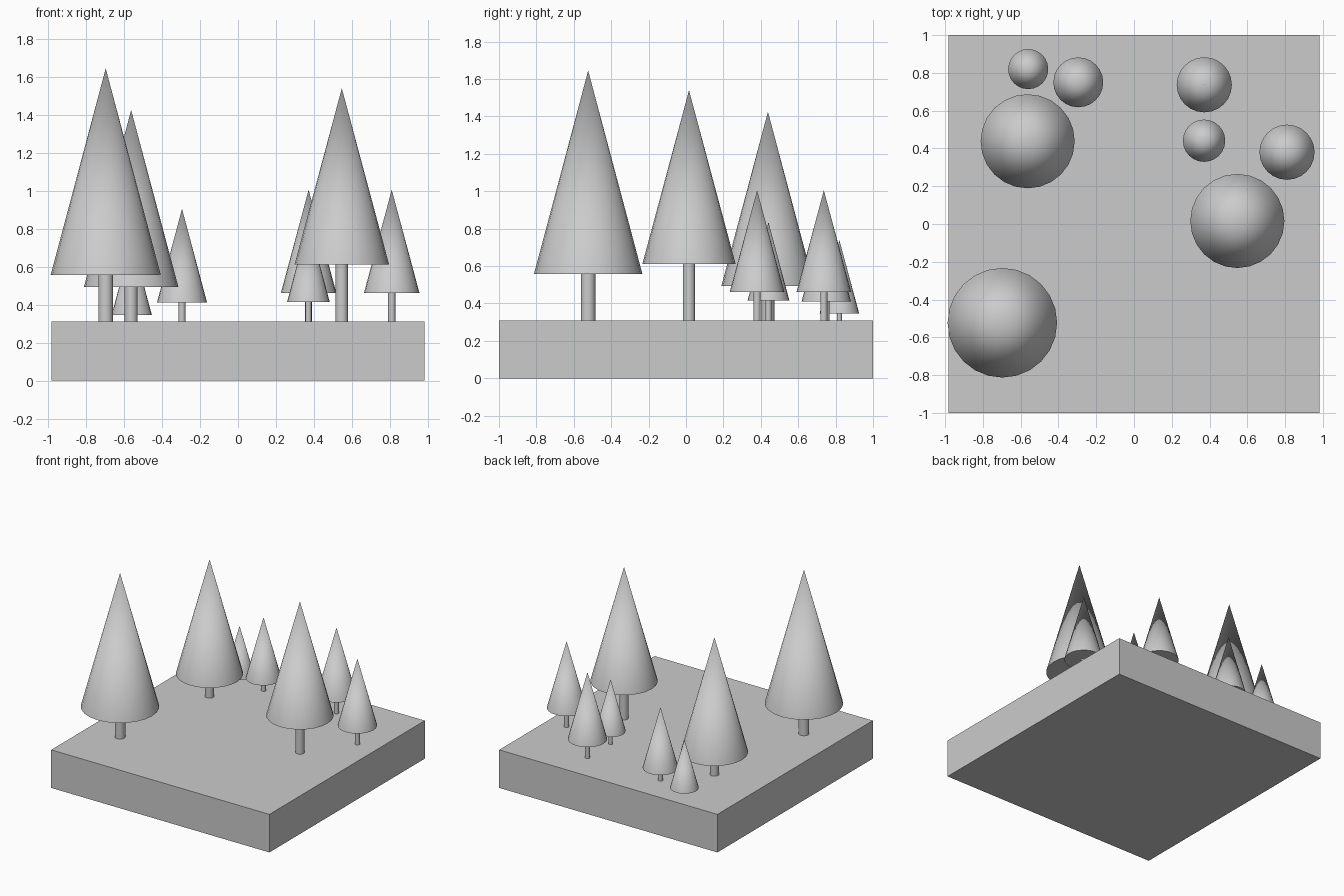
import bpy
from math import radians

if "Cube" in bpy.data.objects:
    bpy.data.objects.remove(bpy.data.objects["Cube"])

GROUND = 0.31  # top of the slab
SIDES = 24


def add_cone(name, x, y, z0, z1, r_bottom, r_top):
    bpy.ops.mesh.primitive_cone_add(
        vertices=SIDES, radius1=r_bottom, radius2=r_top, depth=z1 - z0,
        location=(x, y, (z0 + z1) / 2))
    obj = bpy.context.object
    obj.name = name
    bpy.ops.object.shade_smooth_by_angle(angle=radians(40))
    return obj


# Ground slab
bpy.ops.mesh.primitive_cube_add(size=1, location=(0, 0, GROUND / 2))
slab = bpy.context.object
slab.name = "ground_slab"
slab.scale = (1.966, 2.0, GROUND)
bpy.ops.object.transform_apply(location=False, rotation=False, scale=True)

# Trees: x, y, foliage radius, foliage bottom, tip height, trunk radius
trees = [
    (-0.697, -0.523, 0.290, 0.557, 1.645, 0.039),
    (-0.563, 0.438, 0.249, 0.493, 1.425, 0.034),
    (0.547, 0.016, 0.249, 0.612, 1.540, 0.033),
    (0.810, 0.380, 0.146, 0.462, 1.005, 0.019),
    (0.372, 0.737, 0.146, 0.462, 1.005, 0.019),
    (0.371, 0.441, 0.112, 0.415, 0.835, 0.016),
    (-0.295, 0.750, 0.132, 0.411, 0.905, 0.018),
    (-0.560, 0.820, 0.106, 0.346, 0.738, 0.014),
]
for i, (x, y, r, bottom, tip, trunk_r) in enumerate(trees, 1):
    add_cone(f"tree_{i}_trunk", x, y, GROUND, bottom + 0.005, trunk_r, trunk_r)
    add_cone(f"tree_{i}_foliage", x, y, bottom, tip, r, 0)
